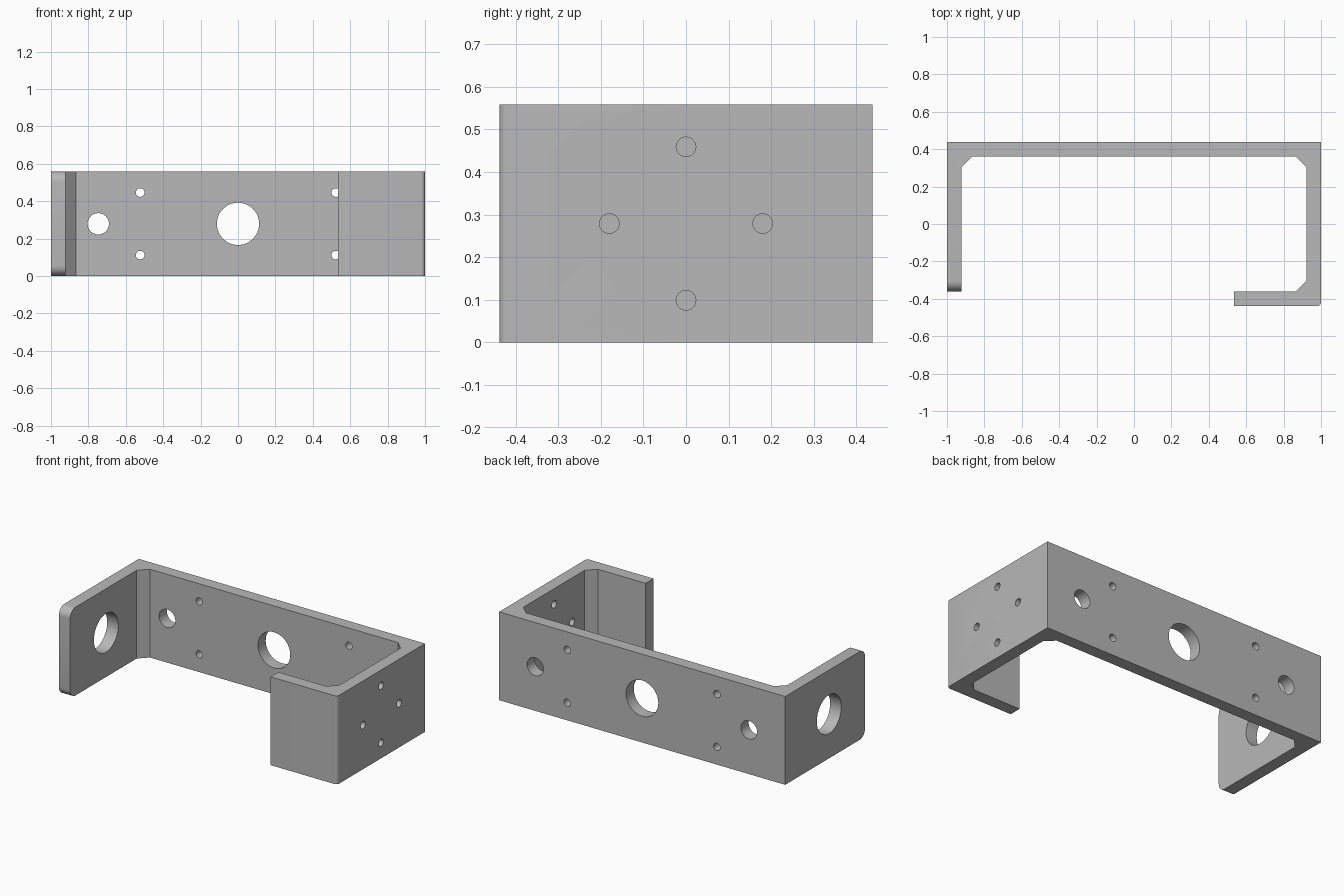
import bpy, bmesh, math
from mathutils import Matrix, Vector

cube = bpy.data.objects.get("Cube")
if cube:
    bpy.data.objects.remove(cube, do_unlink=True)

HEIGHT = 0.558      # bracket height
T = 0.078           # sheet thickness
BACK, FRONT = 0.438, -0.438
ARM_END = FRONT + T
LIP_END = 0.535
FILLET = 0.055      # inner corner chamfer
MID = HEIGHT / 2

grey = bpy.data.materials.new("metal_grey")
grey.use_nodes = True
grey.diffuse_color = (0.48, 0.48, 0.48, 1)
grey.node_tree.nodes["Principled BSDF"].inputs["Base Color"].default_value = grey.diffuse_color


def make_object(name, bm):
    bmesh.ops.recalc_face_normals(bm, faces=bm.faces)
    mesh = bpy.data.meshes.new(name)
    bm.to_mesh(mesh)
    bm.free()
    mesh.materials.append(grey)
    obj = bpy.data.objects.new(name, mesh)
    bpy.context.collection.objects.link(obj)
    return obj


# Bent sheet: plan outline extruded upwards
inner, wall = 1 - T, BACK - T
outline = [
    (-1, BACK), (-1, ARM_END), (-inner, ARM_END),
    (-inner, wall - FILLET), (-inner + FILLET, wall),
    (inner - FILLET, wall), (inner, wall - FILLET),
    (inner, ARM_END + FILLET), (inner - FILLET, ARM_END),
    (LIP_END, ARM_END), (LIP_END, FRONT), (1, FRONT), (1, BACK),
]
bm = bmesh.new()
base = bm.faces.new([bm.verts.new((x, y, 0)) for x, y in outline])
top = bmesh.ops.extrude_face_region(bm, geom=[base])
bmesh.ops.translate(bm, vec=(0, 0, HEIGHT),
                    verts=[v for v in top["geom"] if isinstance(v, bmesh.types.BMVert)])


def round_edges(test, radius, segments):
    edges = [e for e in bm.edges if all(test(v.co) for v in e.verts)
             and test((e.verts[0].co + e.verts[1].co) / 2)]
    bmesh.ops.bevel(bm, geom=edges, offset=radius, segments=segments,
                    profile=0.5, affect='EDGES')


# Rounded outer bend of the lip, then rounded corners on the free arm
round_edges(lambda p: p.x > 0.99 and p.y < FRONT + 0.001, 0.02, 5)
for z in (0, HEIGHT):
    round_edges(lambda p: p.x < -0.9 and abs(p.y - ARM_END) < 0.001
                and abs(p.z - z) < 0.001, FILLET, 8)
bracket = make_object("bracket", bm)

# Drill cutters: one mesh of separate cylinders
cut = bmesh.new()


def drill(center, axis, radius):
    turn = Vector((0, 0, 1)).rotation_difference(Vector(axis)).to_matrix().to_4x4()
    bmesh.ops.create_cone(cut, cap_ends=True, segments=48, radius1=radius, radius2=radius,
                          depth=T * 2, matrix=Matrix.Translation(center) @ turn)


back_y = BACK - T / 2
side_x = 1 - T / 2
drill((0, back_y, MID), (0, 1, 0), 0.113)
for s in (-1, 1):
    drill((s * 0.747, back_y, MID), (0, 1, 0), 0.057)
    for dz in (-0.167, 0.167):
        drill((s * 0.523, back_y, MID + dz), (0, 1, 0), 0.023)
    # Four-hole pattern on the lipped arm
    drill((side_x, s * 0.18, MID), (1, 0, 0), 0.023)
    drill((side_x, 0, MID + s * 0.18), (1, 0, 0), 0.023)
# Large hole in the free arm
drill((-side_x, 0, MID), (1, 0, 0), 0.122)
cutter = make_object("hole_cutter", cut)
cutter.hide_render = True

# Cut the holes, then discard the cutter
mod = bracket.modifiers.new("holes", 'BOOLEAN')
mod.operation = 'DIFFERENCE'
mod.solver = 'EXACT'
mod.object = cutter
bpy.ops.object.select_all(action='DESELECT')
bpy.context.view_layer.objects.active = bracket
bracket.select_set(True)
bpy.ops.object.modifier_apply(modifier=mod.name)
bpy.data.objects.remove(cutter, do_unlink=True)
bpy.ops.object.shade_smooth_by_angle(angle=math.radians(30))
